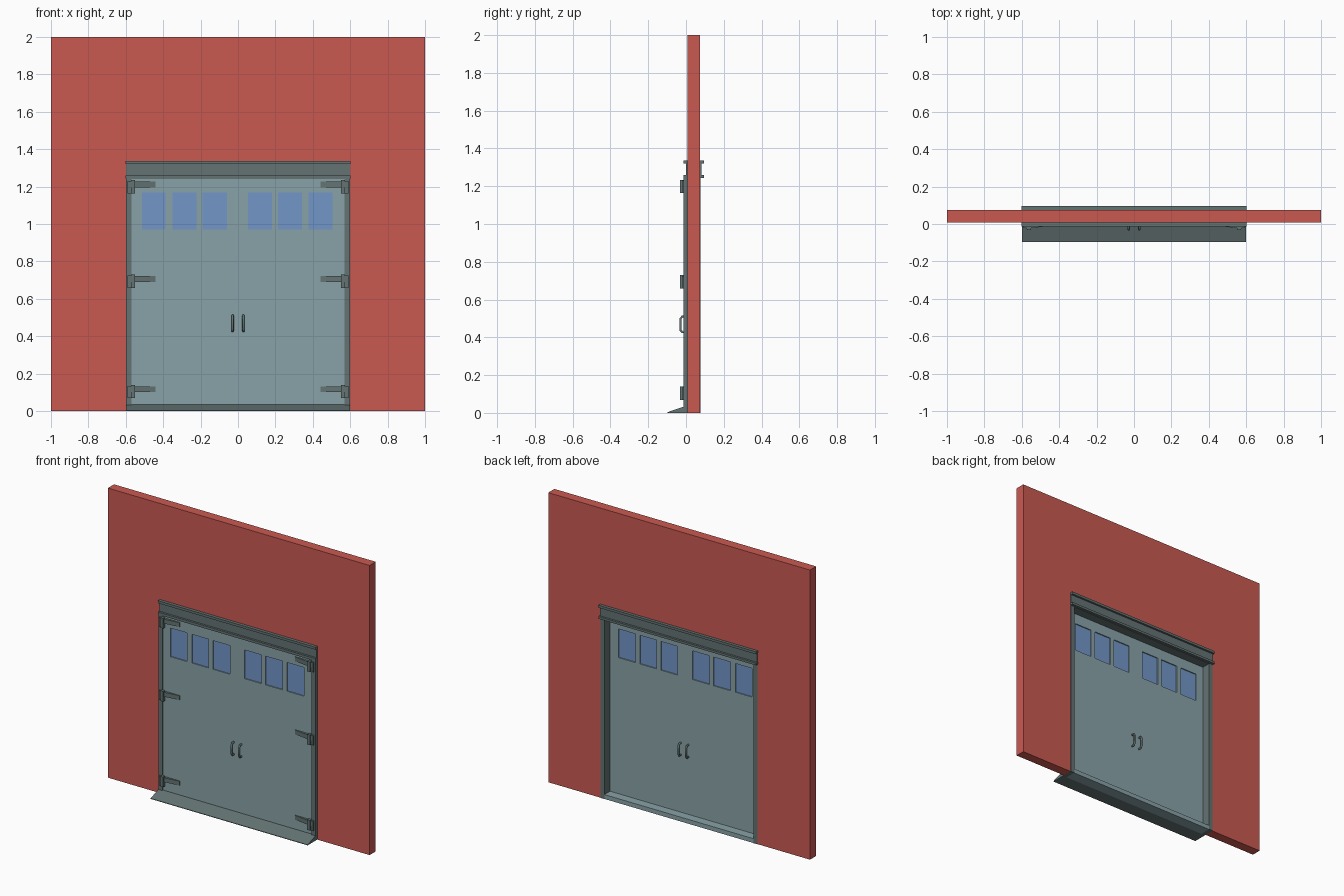
import bpy, bmesh
from mathutils import Vector

if "Cube" in bpy.data.objects:
    bpy.data.objects.remove(bpy.data.objects["Cube"])


def material(name, rgb):
    m = bpy.data.materials.new(name)
    m.diffuse_color = (*rgb, 1)
    m.use_nodes = True
    m.node_tree.nodes["Principled BSDF"].inputs["Base Color"].default_value = m.diffuse_color
    return m


RED = material("wall_red", (0.59, 0.10, 0.083))
DOOR = material("door_grey_blue", (0.25, 0.365, 0.39))
TRIM = material("trim_dark_grey", (0.127, 0.172, 0.17))
GLASS = material("window_blue", (0.17, 0.305, 0.58))


def finish(name, bm, mat):
    bmesh.ops.recalc_face_normals(bm, faces=bm.faces)
    me = bpy.data.meshes.new(name)
    bm.to_mesh(me)
    bm.free()
    if mat:
        me.materials.append(mat)
    ob = bpy.data.objects.new(name, me)
    bpy.context.collection.objects.link(ob)
    return ob


def boxes(name, mat, *ranges):
    """One object made of boxes given as (x0, x1, y0, y1, z0, z1)."""
    bm = bmesh.new()
    for x0, x1, y0, y1, z0, z1 in ranges:
        vs = bmesh.ops.create_cube(bm, size=1)["verts"]
        for v in vs:
            v.co = Vector((x0 if v.co.x < 0 else x1,
                           y0 if v.co.y < 0 else y1,
                           z0 if v.co.z < 0 else z1))
    return finish(name, bm, mat)


def prism(name, mat, profile, offset):
    """Closed profile extruded along an offset."""
    bm = bmesh.new()
    f = bm.faces.new([bm.verts.new(p) for p in profile])
    new = bmesh.ops.extrude_face_region(bm, geom=[f])["geom"]
    bmesh.ops.translate(bm, vec=offset,
                        verts=[g for g in new if isinstance(g, bmesh.types.BMVert)])
    return finish(name, bm, mat)


# Wall with a doorway
outline = [(-1, 0), (-1, 2), (1, 2), (1, 0), (0.6, 0), (0.6, 1.335), (-0.6, 1.335), (-0.6, 0)]
prism("wall", RED, [(x, 0.008, z) for x, z in outline], (0, 0.067, 0))

# Door frame: an inverted U
outline = [(-0.6, 0), (-0.6, 1.255), (0.6, 1.255), (0.6, 0),
           (0.57, 0), (0.57, 1.24), (-0.57, 1.24), (-0.57, 0)]
prism("door_frame", TRIM, [(x, -0.012, z) for x, z in outline], (0, 0.09, 0))

# Header board between two ledges
boxes("header_board", TRIM, (-0.6, 0.6, 0.0, 0.082, 1.25, 1.325))
boxes("header_ledges", TRIM,
      (-0.602, 0.602, -0.014, 0.096, 1.32, 1.337),
      (-0.602, 0.602, -0.014, 0.096, 1.243, 1.259))

# Sill and ramp
boxes("sill", DOOR, (-0.57, 0.57, 0.0, 0.076, 0, 0.03))
prism("ramp", TRIM, [(-0.6, -0.097, 0), (-0.6, -0.097, 0.004),
                     (-0.6, -0.01, 0.034), (-0.6, 0, 0.034), (-0.6, 0, 0)], (1.2, 0, 0))

# Door panel with cut window openings
door = boxes("door_panel", DOOR, (-0.57, 0.57, -0.004, 0.015, 0.03, 1.24))
spans = [(-0.513, -0.387), (-0.35, -0.221), (-0.189, -0.06),
         (0.053, 0.181), (0.213, 0.342), (0.376, 0.506)]
cutter = boxes("window_cutter", None, *[(a, b, -0.1, 0.1, 0.97, 1.168) for a, b in spans])
cutter.hide_render = True
cutter.hide_set(True)
mod = door.modifiers.new("windows", "BOOLEAN")
mod.object = cutter
mod.solver = "EXACT"
bpy.context.view_layer.objects.active = door
bpy.ops.object.modifier_apply(modifier=mod.name)
bpy.data.objects.remove(cutter)
boxes("window_glass", GLASS, *[(a, b, 0.003, 0.008, 0.97, 1.168) for a, b in spans])

# Hinges: jamb plate, knuckle and tapering strap on both sides
for z in (1.2, 0.695, 0.105):
    for s, side in ((-1, "left"), (1, "right")):
        boxes("hinge_plate_" + side, TRIM,
              *[(min(s * a, s * b), max(s * a, s * b), y, -0.01, z + lo, z + hi)
                for a, b, y, lo, hi in ((0.562, 0.59, -0.022, -0.036, 0.03),
                                        (0.55, 0.572, -0.031, -0.036, 0.034))])
        prism("hinge_strap_" + side, TRIM,
              [(s * 0.575, -0.003, z - 0.004), (s * 0.575, -0.026, z - 0.004),
               (s * 0.44, -0.008, z - 0.004), (s * 0.44, -0.003, z - 0.004)],
              (0, 0, 0.03))

# Pull handles on the front and the back
for s in (-1, 1):
    for base, d, side in ((-0.003, -1, "front"), (0.014, 1, "back")):
        cu = bpy.data.curves.new("handle_" + side, "CURVE")
        cu.dimensions = "3D"
        cu.bevel_depth = 0.0065
        cu.bevel_resolution = 1
        cu.use_fill_caps = True
        path = [(0, 0.427), (0.017, 0.427), (0.026, 0.438),
                (0.026, 0.499), (0.017, 0.51), (0, 0.51)]
        sp = cu.splines.new("POLY")
        sp.points.add(len(path) - 1)
        for p, (y, z) in zip(sp.points, path):
            p.co = (s * 0.029, base + d * y, z, 1)
        cu.materials.append(TRIM)
        ob = bpy.data.objects.new("handle_" + side, cu)
        bpy.context.collection.objects.link(ob)
        bpy.ops.object.select_all(action="DESELECT")
        ob.select_set(True)
        bpy.context.view_layer.objects.active = ob
        bpy.ops.object.convert(target="MESH")
